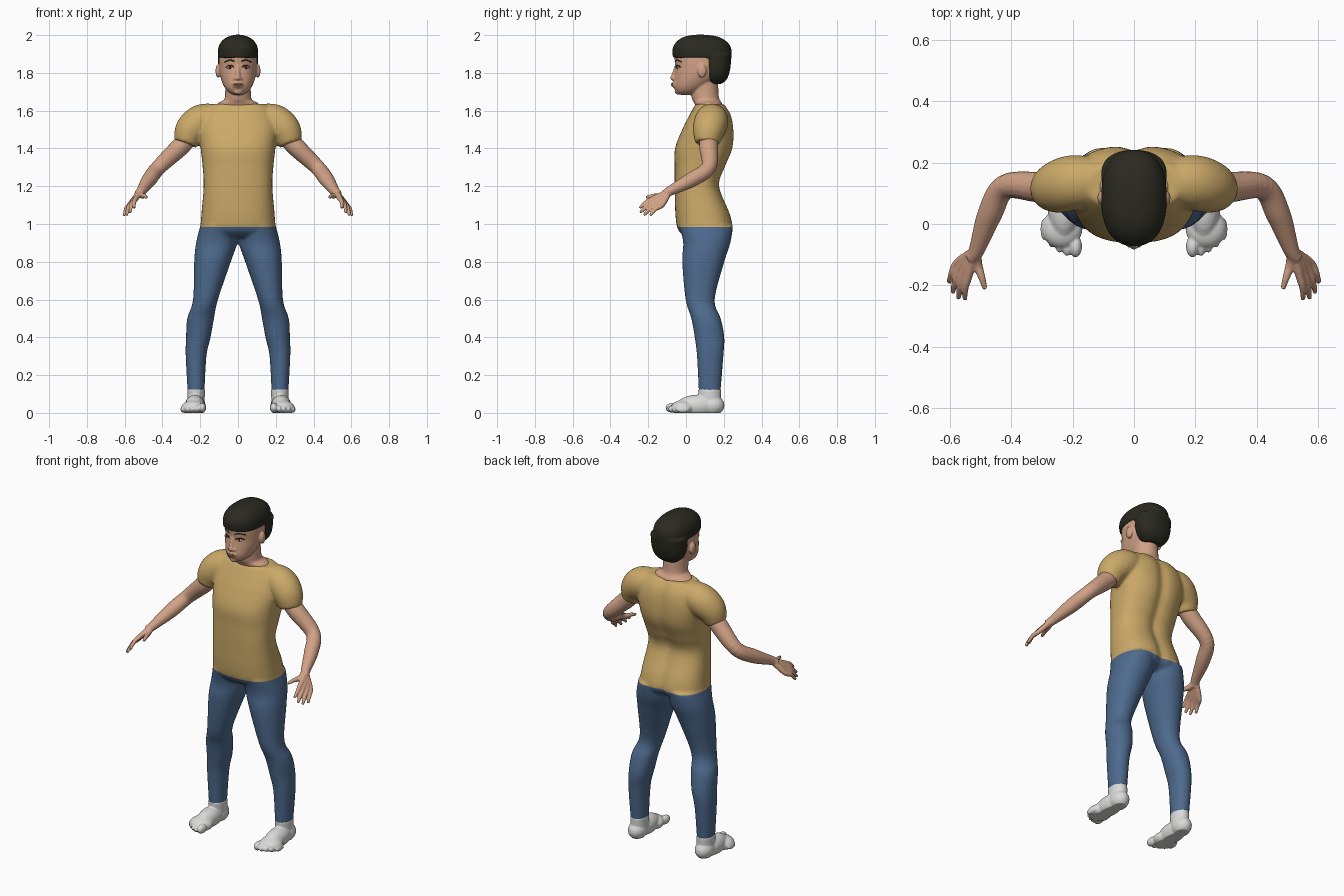
import bpy, bmesh, math
from mathutils import Vector, Matrix

cube = bpy.data.objects.get("Cube")
if cube:
    bpy.data.objects.remove(cube)


def material(name, *rgb):
    mat = bpy.data.materials.new(name)
    mat.use_nodes = True
    mat.diffuse_color = (*rgb, 1)
    mat.node_tree.nodes["Principled BSDF"].inputs["Base Color"].default_value = (*rgb, 1)
    return mat


skin = material("skin", .64, .36, .24)
hair_black = material("hair black", .023, .023, .015)
shirt_ochre = material("shirt ochre", .6, .4, .14)
trouser_blue = material("trouser blue", .075, .145, .27)
foot_white = material("foot white", .7, .7, .69)
eye_white = material("eye white", .6, .55, .5)
iris_brown = material("iris brown", .03, .02, .015)
lip_pink = material("lip pink", .45, .2, .15)


def spline(rows, steps=6):
    """Smooth interpolation through rows of numbers."""
    out = []
    for i in range(len(rows) - 1):
        a, b, c, d = (Vector(rows[max(0, min(len(rows) - 1, i + k))]) for k in (-1, 0, 1, 2))
        for j in range(steps):
            t = j / steps
            out.append(b + (c - a) * t / 2 + (a * 2 - b * 5 + c * 4 - d) * t * t / 2
                       + (b * 3 - a - c * 3 + d) * t ** 3 / 2)
    return out + [Vector(rows[-1])]


def skin_rings(bm, rings):
    loops = [[bm.verts.new(p) for p in ring] for ring in rings]
    for low, high in zip(loops, loops[1:]):
        for i in range(len(low)):
            bm.faces.new((low[i - 1], low[i], high[i], high[i - 1]))
    bm.faces.new(loops[0][::-1])
    bm.faces.new(loops[-1])


def column(bm, rows, side=1, power=1.0, groove=0, count=40):
    """Stack of horizontal rings; row = height, centre x, half width, front y, back y."""
    rings = []
    for z, cx, half, front, back in spline(rows):
        ring = []
        for k in range(count):
            a = math.tau * k / count
            c, s = math.cos(a), math.sin(a)
            x = half * math.copysign(abs(c) ** power, c)
            y = (front + back) / 2 + (back - front) / 2 * math.copysign(abs(s) ** power, s)
            if s > 0:
                y -= groove * math.exp(-(x / .035) ** 2)
            ring.append((side * (cx + x), y, z))
        rings.append(ring)
    skin_rings(bm, rings)


def tube(bm, rows, side=1, count=16):
    """Round limb; row = x, y, z, radius."""
    pts = spline(rows)
    rings = []
    for i, p in enumerate(pts):
        t = (pts[min(i + 1, len(pts) - 1)] - pts[max(i - 1, 0)]).to_3d().normalized()
        u = t.cross(Vector((0, 0, 1)))
        u = u.normalized() if u.length > .01 else Vector((1, 0, 0))
        v = t.cross(u)
        ring = []
        for k in range(count):
            a = math.tau * k / count
            q = p.to_3d() + (u * math.cos(a) + v * math.sin(a)) * p[3]
            ring.append((side * q.x, q.y, q.z))
        rings.append(ring)
    skin_rings(bm, rings)


def ball(bm, centre, radii):
    bmesh.ops.create_uvsphere(bm, u_segments=20, v_segments=12, radius=1,
                              matrix=Matrix.Translation(centre) @ Matrix.Diagonal((*radii, 1)))


def finish(name, bm, mats, voxel=0, smooth=0):
    """Make the object; fuse its overlapping pieces into one surface if asked."""
    bmesh.ops.recalc_face_normals(bm, faces=bm.faces)
    mesh = bpy.data.meshes.new(name)
    bm.to_mesh(mesh)
    bm.free()
    ob = bpy.data.objects.new(name, mesh)
    bpy.context.collection.objects.link(ob)
    if voxel:
        fuse = ob.modifiers.new("fuse", "REMESH")
        fuse.mode, fuse.voxel_size = "VOXEL", voxel
        soften = ob.modifiers.new("soften", "SMOOTH")
        soften.factor, soften.iterations = .5, smooth
        bpy.context.view_layer.update()
        ob.data = bpy.data.meshes.new_from_object(
            ob.evaluated_get(bpy.context.evaluated_depsgraph_get()))
        ob.modifiers.clear()
    ob.data.materials.clear()
    for mat in mats:
        ob.data.materials.append(mat)
    for face in ob.data.polygons:
        face.use_smooth = True
    return ob


# Shirt and trousers: torso, sleeves and legs fused, split by colour at the hem
bm = bmesh.new()
column(bm, [(.93, 0, .18, 0, .2), (.97, 0, .198, -.042, .248), (1.05, 0, .194, -.056, .238),
            (1.2, 0, .182, -.06, .18), (1.3, 0, .187, -.06, .21), (1.4, 0, .198, -.058, .25),
            (1.5, 0, .21, -.02, .255), (1.58, 0, .19, .02, .24), (1.635, 0, .15, .05, .205)],
       power=.8, groove=.018)
for side in (1, -1):
    tube(bm, [(.1, .135, 1.56, .075), (.19, .135, 1.545, .09), (.25, .12, 1.495, .085),
              (.278, .11, 1.425, .063)], side, 24)
    column(bm, [(.99, .1, .1, -.035, .25), (.9, .113, .109, -.015, .235), (.8, .135, .097, -.02, .203),
                (.6, .172, .066, -.002, .152), (.5, .198, .071, .028, .184), (.4, .21, .065, .046, .203),
                (.3, .222, .055, .058, .198), (.1, .222, .044, .068, .182)], side, .95)
outfit = finish("shirt_and_trousers", bm, [shirt_ochre, trouser_blue], .009, 5)
HEM = .985
bm = bmesh.new()
bm.from_mesh(outfit.data)
bmesh.ops.bisect_plane(bm, geom=bm.verts[:] + bm.edges[:] + bm.faces[:],
                       plane_co=(0, 0, HEM), plane_no=(0, 0, 1))
for face in bm.faces:
    face.material_index = int(face.calc_center_median().z < HEM)
    face.smooth = True
bm.to_mesh(outfit.data)
bm.free()

for side, label in ((1, "left"), (-1, "right")):
    # Arm with fanned fingers and thumb
    bm = bmesh.new()
    tube(bm, [(.25, .12, 1.47, .048), (.31, .12, 1.405, .05), (.42, .12, 1.3, .041),
              (.47, .03, 1.235, .04), (.512, -.085, 1.175, .026), (.53, -.11, 1.155, .024)], side)
    wrist = Vector((.518, -.09, 1.17))
    for i in range(4):
        t = i / 3
        knuckle = Vector((.538, -.165, 1.138)).lerp(Vector((.573, -.125, 1.102)), t)
        tip = Vector((.55, -.245, 1.085)).lerp(Vector((.602, -.19, 1.045)), t)
        tip += (tip - knuckle) * .25 * math.sin(math.pi * t)
        middle = knuckle.lerp(tip, .5) + Vector((.005, -.003, .006))
        tube(bm, [(*wrist, .017), (*knuckle, .0145), (*middle, .0115), (*tip, .008)], side, 10)
    tube(bm, [(*wrist, .02), (.508, -.135, 1.15, .016), (.495, -.175, 1.148, .012),
              (.484, -.212, 1.14, .008)], side, 10)
    finish(label + "_arm", bm, [skin], .0045, 3)

    # Foot: ankle, heel, instep, ball and five toes, flattened at the sole
    bm = bmesh.new()
    column(bm, [(.03, .222, .045, .07, .185), (.125, .222, .047, .064, .186)], side)
    ball(bm, (side * .224, .138, .04), (.052, .066, .055))
    ball(bm, (side * .228, .06, .038), (.054, .11, .058))
    ball(bm, (side * .234, -.015, .027), (.067, .065, .04))
    for i in range(5):
        size = .021 if i == 0 else .0155 - i * .0008
        x, tip_y = .19 + i * .0245 + (.004 if i else 0), -.108 + .0035 * i * i
        ball(bm, (side * x, tip_y + .035, size + .006), (size, .036, size + .005))
    foot = finish(label + "_foot", bm, [foot_white], .005, 3)
    for vert in foot.data.vertices:
        vert.co.z = max(vert.co.z, 0)

# Head with neck, nose, mouth, chin and ears
bm = bmesh.new()
column(bm, [(1.59, 0, .12, .06, .19), (1.635, 0, .112, .046, .192), (1.655, 0, .077, .035, .18),
            (1.68, 0, .069, .028, .173), (1.75, 0, .067, .02, .17)])
column(bm, [(1.684, 0, .025, -.03, .02), (1.7, 0, .052, -.053, .07), (1.73, 0, .075, -.064, .12),
            (1.78, 0, .093, -.061, .18), (1.83, 0, .1, -.056, .21), (1.88, 0, .1, -.06, .22),
            (1.93, 0, .092, -.048, .21), (1.97, 0, .06, 0, .17)], power=.95)
tube(bm, [(0, -.052, 1.835, .009), (0, -.063, 1.795, .011), (0, -.067, 1.775, .014)])
ball(bm, (0, -.069, 1.773), (.014, .016, .012))
ball(bm, (0, -.058, 1.738), (.032, .018, .02))
ball(bm, (0, -.042, 1.7), (.024, .018, .015))
for side in (1, -1):
    ball(bm, (side * .015, -.06, 1.769), (.01, .013, .009))
    ball(bm, (side * .105, .085, 1.81), (.014, .024, .036))
head = finish("head", bm, [skin], .005, 4)

# Hair: bowl cap over a rounded back part
bm = bmesh.new()
column(bm, [(1.742, 0, .05, .12, .19), (1.77, 0, .083, .1, .218), (1.82, 0, .102, .085, .234),
            (1.9, 0, .107, .08, .241)], power=.85)
column(bm, [(1.88, 0, .106, -.069, .241), (1.92, 0, .106, -.072, .241), (1.95, 0, .098, -.062, .23),
            (1.977, 0, .077, -.036, .2), (1.994, 0, .046, 0, .16), (2.002, 0, .015, .05, .1)], power=.85)
finish("hair", bm, [hair_black], .006, 2)

# Facial details laid on the face surface
bpy.context.view_layer.update()


def on_face(x, z, lift=0):
    hit, point, _, _ = head.ray_cast((x, -1, z), (0, 1, 0))
    return Vector((x, (point.y if hit else -.05) - lift, z))


def stroke(bm, points, radius):
    tube(bm, [(*on_face(x, z), radius) for x, z in points], 1, 8)


for side, label in ((1, "left"), (-1, "right")):
    bm = bmesh.new()
    ball(bm, on_face(side * .042, 1.829), (.018, .004, .008))
    finish(label + "_eye", bm, [eye_white])
    bm = bmesh.new()
    ball(bm, on_face(side * .042, 1.829, .002), (.008, .004, .008))
    finish(label + "_iris", bm, [iris_brown])
    bm = bmesh.new()
    stroke(bm, [(side * .021, 1.829), (side * .032, 1.838), (side * .05, 1.838), (side * .064, 1.829)], .003)
    finish(label + "_upper_lid", bm, [hair_black])
    bm = bmesh.new()
    stroke(bm, [(side * .018, 1.861), (side * .042, 1.868), (side * .07, 1.858)], .0032)
    finish(label + "_eyebrow", bm, [hair_black])
bm = bmesh.new()
stroke(bm, [(-.024, 1.739), (-.009, 1.743), (0, 1.741), (.009, 1.743), (.024, 1.739)], .0035)
stroke(bm, [(-.018, 1.736), (0, 1.732), (.018, 1.736)], .004)
finish("lips", bm, [lip_pink])
